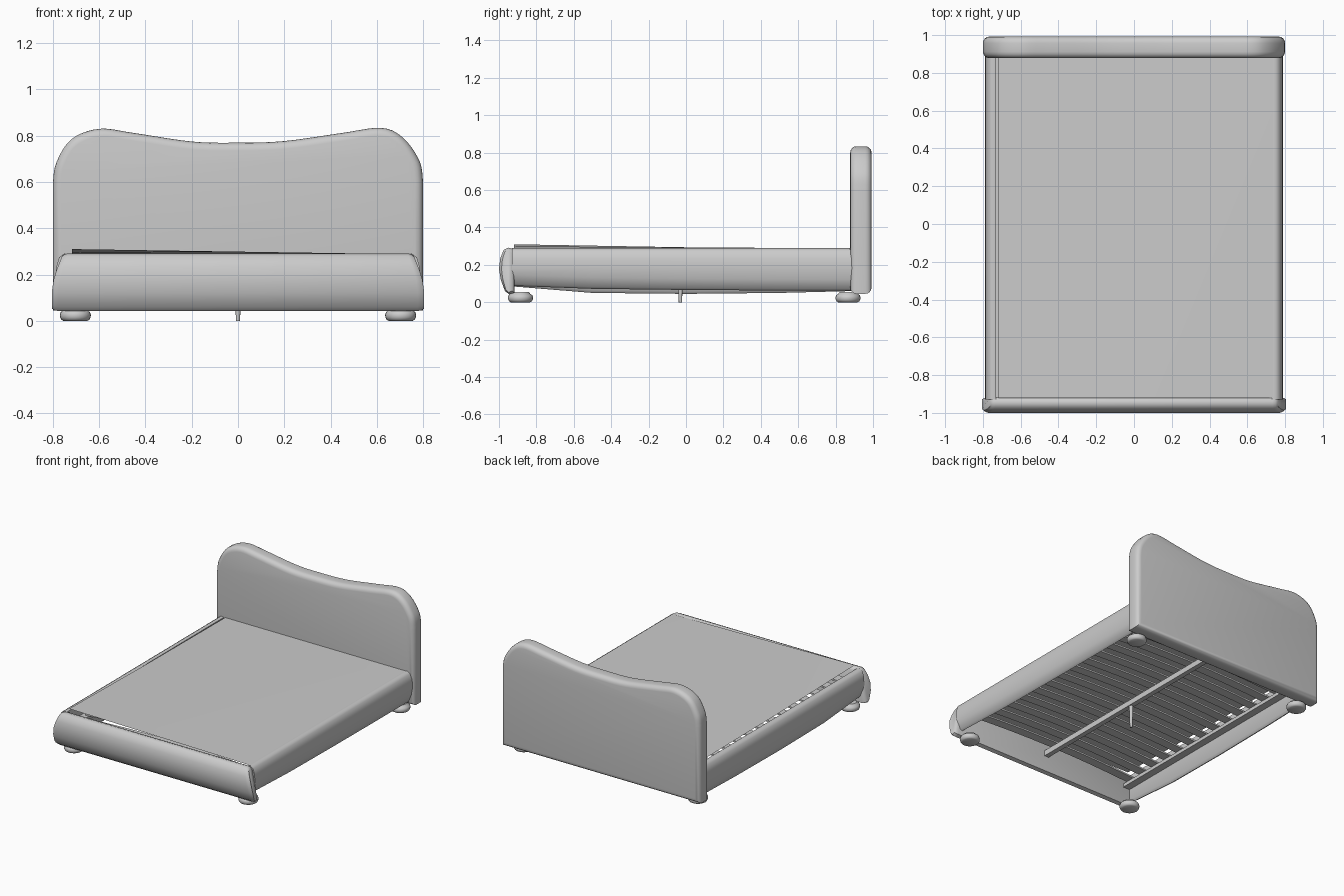
import bpy, bmesh, math
from mathutils import Vector

if "Cube" in bpy.data.objects:
    bpy.data.objects.remove(bpy.data.objects["Cube"])


def finish(name, bm, angle=40):
    bmesh.ops.recalc_face_normals(bm, faces=bm.faces)
    me = bpy.data.meshes.new(name)
    bm.to_mesh(me)
    bm.free()
    ob = bpy.data.objects.new(name, me)
    bpy.context.collection.objects.link(ob)
    bpy.ops.object.select_all(action='DESELECT')
    ob.select_set(True)
    bpy.context.view_layer.objects.active = ob
    bpy.ops.object.shade_smooth_by_angle(angle=math.radians(angle))
    return ob


def loft(name, rings, angle=40):
    """Skin a list of closed rings and cap both ends."""
    bm = bmesh.new()
    loops = [[bm.verts.new(p) for p in r] for r in rings]
    n = len(loops[0])
    for a, b in zip(loops, loops[1:]):
        for i in range(n):
            j = (i + 1) % n
            bm.faces.new((a[i], a[j], b[j], b[i]))
    bm.faces.new(loops[0])
    bm.faces.new(loops[-1])
    return finish(name, bm, angle)


def smooth_path(pts, steps=5):
    """Catmull-Rom curve through the points."""
    p = [Vector(pts[0])] + [Vector(q) for q in pts] + [Vector(pts[-1])]
    out = []
    for i in range(1, len(p) - 2):
        a, b, c, d = p[i - 1:i + 3]
        for s in range(steps):
            t = s / steps
            out.append(0.5 * (2 * b + (c - a) * t + (2 * a - 5 * b + 4 * c - d) * t * t
                              + (3 * b - a - 3 * c + d) * t ** 3))
    return out + [p[-1]]


def box(name, x, y, z):
    rings = [[(xx, y[0], z[0]), (xx, y[1], z[0]), (xx, y[1], z[1]), (xx, y[0], z[1])] for xx in x]
    return loft(name, rings)


# Headboard: wavy-topped panel with rounded edges
top = smooth_path([(-0.8, 0.6), (-0.785, 0.685), (-0.72, 0.785), (-0.6, 0.83), (-0.45, 0.812),
                   (-0.2, 0.775), (0, 0.77), (0.2, 0.777), (0.45, 0.812), (0.62, 0.834),
                   (0.715, 0.79), (0.785, 0.69), (0.8, 0.6)])
outline = [(-0.8, 0.045)] + [(v.x, v.y) for v in top] + [(0.8, 0.045)]
bm = bmesh.new()
face = bm.faces.new([bm.verts.new((x, 0.878, z)) for x, z in outline])
ext = bmesh.ops.extrude_face_region(bm, geom=[face], use_keep_orig=True)
bmesh.ops.translate(bm, vec=(0, 0.114, 0), verts=[g for g in ext['geom'] if isinstance(g, bmesh.types.BMVert)])
bmesh.ops.recalc_face_normals(bm, faces=bm.faces)
rim = [e for e in bm.edges if abs(e.verts[0].co.y - e.verts[1].co.y) < 1e-5]
bmesh.ops.bevel(bm, geom=rim, offset=0.034, segments=4, profile=0.5, affect='EDGES', clamp_overlap=True)
finish("headboard", bm)

# Footboard: bulging section swept across the width, ends pulled in
foot_sec = [(-0.917, 0.05), (-0.945, 0.042), (-0.968, 0.06), (-0.99, 0.12), (-1.0, 0.18),
            (-0.993, 0.235), (-0.975, 0.28), (-0.95, 0.292), (-0.925, 0.285), (-0.917, 0.27)]
rings = []
for f, s in ((-1, 0.7), (-0.985, 0.9), (-0.965, 1), (0.965, 1), (0.985, 0.9), (1, 0.7)):
    ring = []
    for y, z in foot_sec:
        half = 0.805 - 0.045 * max(0, (z - 0.13) / 0.16) ** 1.5
        ring.append((f * half, -0.955 + (y + 0.955) * s, 0.167 + (z - 0.167) * (0.7 + 0.3 * s)))
    rings.append(ring)
loft("footboard", rings, 50)

# Side rails: convex outside, bottom edge follows a sloped line
bottoms = {"left_rail": (-1, (0.085, 0.05, 0.045, 0.05, 0.06)),
           "right_rail": (1, (0.088, 0.072, 0.066, 0.063, 0.062))}
for name, (side, zs) in bottoms.items():
    rings = []
    for y, zb in zip((-0.93, -0.5, 0, 0.5, 0.89), zs):
        sec = [(0.73, zb + 0.015), (0.745, zb), (0.762, zb + 0.01), (0.78, zb + 0.06), (0.788, 0.18),
               (0.785, 0.235), (0.773, 0.275), (0.75, 0.291), (0.73, 0.286)]
        rings.append([(side * x, y, z) for x, z in sec])
    loft(name, rings, 50)

# Deck: thin sheet with its front left corner slightly lifted
L, R, F, B, Z = -0.718, 0.735, -0.92, 0.885, 0.288
bm = bmesh.new()
c = [bm.verts.new(p) for p in ((L, F, 0.31), (0.0, F, 0.299), (R, F, Z), (R, B, Z), (L, B, Z), (L, 0.0, 0.294))]
for idx in ((0, 1, 5), (1, 2, 3), (1, 3, 5), (3, 4, 5)):
    bm.faces.new([c[i] for i in idx])
bmesh.ops.solidify(bm, geom=bm.faces[:], thickness=0.005)
finish("deck", bm, 30)

# Slats: gently arched strips
for i in range(14):
    y = -0.85 + i * 0.129
    rings = []
    for k in range(9):
        x = -0.7 + k * 0.175
        z = 0.203 + 0.025 * (1 - (x / 0.7) ** 2)
        rings.append([(x, y - 0.034, z), (x, y + 0.034, z), (x, y + 0.034, z + 0.012), (x, y - 0.034, z + 0.012)])
    loft(f"slat_{i + 1}", rings)

# Ledges that carry the slat ends, and the centre beam
for side, name in ((-1, "left_ledge"), (1, "right_ledge")):
    box(name, (side * 0.675, side * 0.735), (-0.92, 0.88), (0.178, 0.203))
box("centre_beam", (-0.018, 0.018), (-0.92, 0.885), (0.165, 0.205))


def turned(name, x, y, profile, sides=24):
    rings = [[(x + r * math.cos(2 * math.pi * i / sides), y + r * math.sin(2 * math.pi * i / sides), z)
              for i in range(sides)] for r, z in profile]
    return loft(name, rings, 50)


# Centre support leg and round bun feet
turned("centre_leg", 0, -0.03, [(0.009, 0), (0.014, 0.17)], 12)
bun = [(0.052, 0), (0.061, 0.005), (0.066, 0.015), (0.067, 0.026), (0.063, 0.038), (0.052, 0.045), (0.045, 0.055)]
for x, sx in ((-0.703, "left"), (0.703, "right")):
    for y, sy in ((-0.885, "front"), (0.866, "back")):
        turned(f"{sy}_{sx}_foot", x, y, bun)
